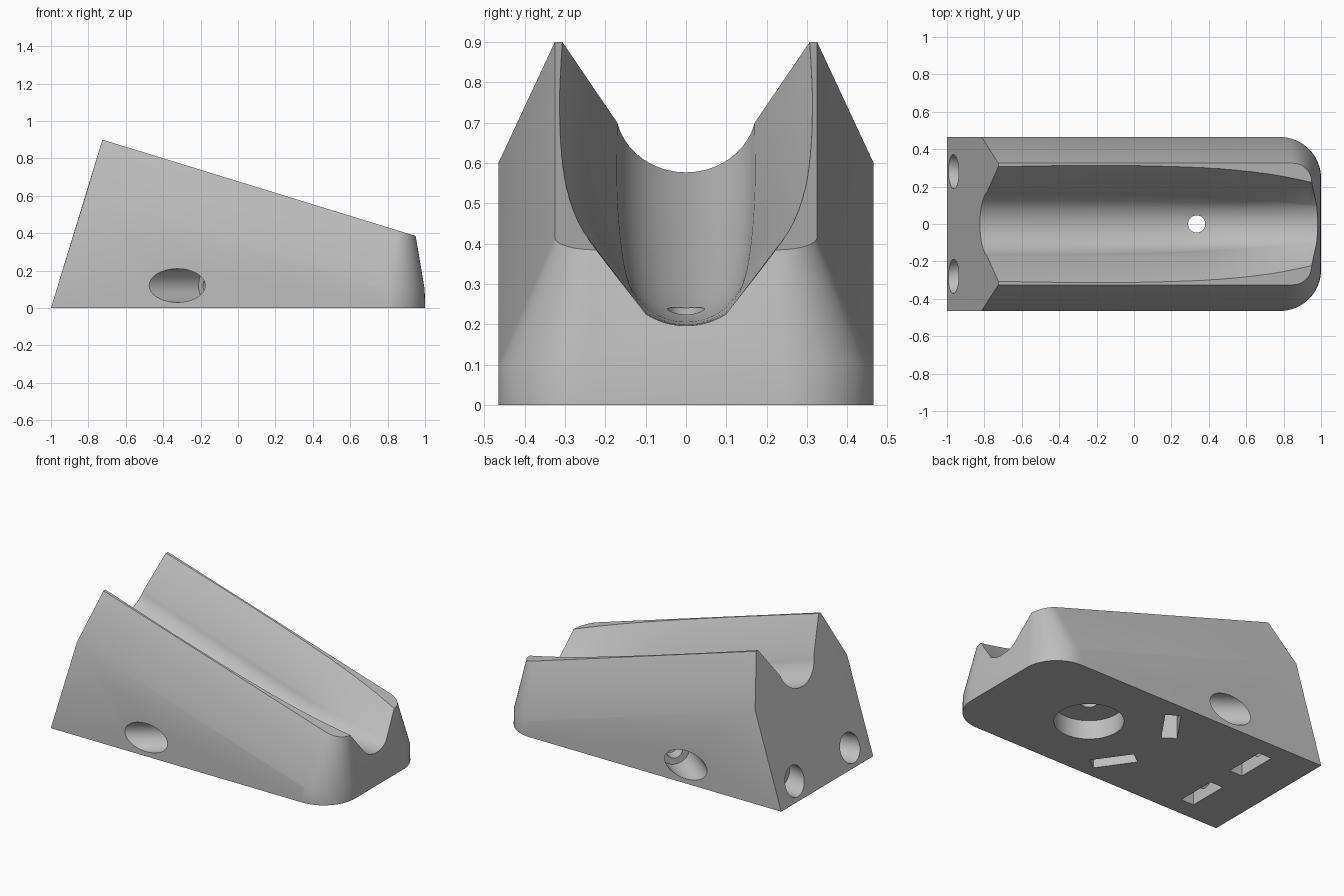
import bpy, bmesh, math
from mathutils import Vector, Matrix

if "Cube" in bpy.data.objects:
    bpy.data.objects.remove(bpy.data.objects["Cube"])

grey = bpy.data.materials.new("light_grey")
grey.diffuse_color = (0.52, 0.52, 0.52, 1)
grey.use_nodes = True
grey.node_tree.nodes["Principled BSDF"].inputs["Base Color"].default_value = grey.diffuse_color


def finish(name, bm):
    bmesh.ops.recalc_face_normals(bm, faces=bm.faces)
    me = bpy.data.meshes.new(name)
    bm.to_mesh(me)
    bm.free()
    ob = bpy.data.objects.new(name, me)
    bpy.context.collection.objects.link(ob)
    me.materials.append(grey)
    return ob


def top_z(x):
    return 0.9 - 0.3075 * (x + 0.725)


# Wedge body: hull of the base outline, the shoulder line and the top rim
pts = []
for s in (1, -1):
    pts += [(-1, s * 0.465, 0), (-0.815, s * 0.465, 0.6), (-0.725, s * 0.325, 0.9)]
    for i in range(17):
        a = math.pi / 2 * i / 16
        c, n = math.cos(a), math.sin(a)
        pts.append((0.78 + 0.22 * c, s * (0.245 + 0.22 * n), 0))
        pts.append((0.78 + 0.218 * c, s * (0.245 + 0.22 * n), 0.1))
        x = 0.85 + 0.1 * c
        pts.append((x, s * (0.225 + 0.1 * n), top_z(x)))
bm = bmesh.new()
for p in pts:
    bm.verts.new(p)
res = bmesh.ops.convex_hull(bm, input=bm.verts)
loose = [v for v in bm.verts if not v.link_faces]
bmesh.ops.delete(bm, geom=loose, context='VERTS')
bmesh.ops.dissolve_limit(bm, angle_limit=0.005, verts=bm.verts, edges=bm.edges)
body = finish("wedge_body", bm)

# Groove stations: x, rim half width, crease half width, crease depth, floor depth
stations = [(-1.3, 0.295, 0.168, 0.215, 0.34), (-0.8, 0.305, 0.17, 0.219, 0.354),
            (-0.2, 0.313, 0.17, 0.222, 0.364), (0.34, 0.302, 0.155, 0.215, 0.342),
            (0.7, 0.270, 0.130, 0.190, 0.257), (0.97, 0.218, 0.1, 0.152, 0.181),
            (1.2, 0.16, 0.075, 0.11, 0.125)]


def station(x):
    # cubic Hermite interpolation between stations
    k = max(i for i in range(len(stations) - 1) if stations[i][0] <= x + 1e-9)
    p, q = stations[k], stations[k + 1]
    before, after = stations[max(k - 1, 0)], stations[min(k + 2, len(stations) - 1)]
    h = q[0] - p[0]
    t = (x - p[0]) / h
    out = []
    for j in range(1, 5):
        m0 = (q[j] - before[j]) / (q[0] - before[0]) * h
        m1 = (after[j] - p[j]) / (after[0] - p[0]) * h
        out.append((2*t**3 - 3*t**2 + 1) * p[j] + (t**3 - 2*t**2 + t) * m0
                   + (3*t**2 - 2*t**3) * q[j] + (t**3 - t**2) * m1)
    return out


bm = bmesh.new()
rings = []
for i in range(27):
    x = -1.15 + i * 2.25 / 26
    w, c, dc, db = station(x)
    h = db - dc
    r = (c * c + h * h) / (2 * h)
    half = math.asin(min(1, c / r))
    over = 0.15
    wo = w + (w - c) / dc * over
    prof = [(wo, -over), (c, dc)]
    for k in range(1, 20):
        a = half * (1 - k / 10)
        prof.append((r * math.sin(a), db - r + r * math.cos(a)))
    prof += [(-c, dc), (-wo, -over)]
    rings.append([bm.verts.new((x, y, top_z(x) - d)) for y, d in prof])
for A, B in zip(rings, rings[1:]):
    for j in range(len(A)):
        k = (j + 1) % len(A)
        bm.faces.new((A[j], A[k], B[k], B[j]))
bm.faces.new(rings[0])
bm.faces.new(rings[-1])
bmesh.ops.triangulate(bm, faces=bm.faces)
cutters = [finish("groove_cutter", bm)]


def bore(name, start, end, radius):
    a, b = Vector(start), Vector(end)
    m = Matrix.Translation((a + b) / 2) @ (b - a).to_track_quat('Z', 'Y').to_matrix().to_4x4()
    bm = bmesh.new()
    bmesh.ops.create_cone(bm, cap_ends=True, segments=48, radius1=radius, radius2=radius,
                          depth=(b - a).length, matrix=m)
    cutters.append(finish(name, bm))


def slot(name, x, y, angle):
    m = (Matrix.Translation((x, y, 0.06)) @ Matrix.Rotation(angle, 4, 'Z')
         @ Matrix.Diagonal((0.09, 0.26, 0.32, 1)))
    bm = bmesh.new()
    bmesh.ops.create_cube(bm, size=1, matrix=m)
    cutters.append(finish(name, bm))


# Angled screw bores with nut slots, on both sides
for s in (1, -1):
    for label, o, d, deep in (("side", (-0.325, 0.465, 0.12), (0.8, -0.6, 0), 0.21),
                              ("rear", (-0.965, 0.28, 0.115), (0.985, -0.17, 0), 0.13)):
        o = Vector((o[0], o[1] * s, o[2]))
        d = Vector((d[0], d[1] * s, 0)).normalized()
        bore(label + "_bore_cutter", o - d * 0.3, o + d * deep, 0.09)
        bore(label + "_screw_cutter", o + d * (deep - 0.05), o + d * 0.37, 0.05)
    slot("side_slot_cutter", -0.062, s * 0.255, s * math.radians(-35))
    slot("rear_slot_cutter", -0.685, s * 0.215, 0)

# Vertical screw hole with a wide recess underneath
bore("drain_cutter", (0.335, 0, -0.1), (0.335, 0, 0.5), 0.046)
bore("recess_cutter", (0.335, 0, -0.2), (0.335, 0, 0.12), 0.2)

# Apply every cut, then remove the cutters
bpy.context.view_layer.objects.active = body
for c in cutters:
    mod = body.modifiers.new("cut", 'BOOLEAN')
    mod.operation = 'DIFFERENCE'
    mod.solver = 'EXACT'
    mod.object = c
    bpy.ops.object.modifier_apply(modifier=mod.name)
for c in cutters:
    bpy.data.objects.remove(c, do_unlink=True)

bpy.ops.object.select_all(action='DESELECT')
body.select_set(True)
bpy.ops.object.shade_smooth_by_angle(angle=math.radians(25))
